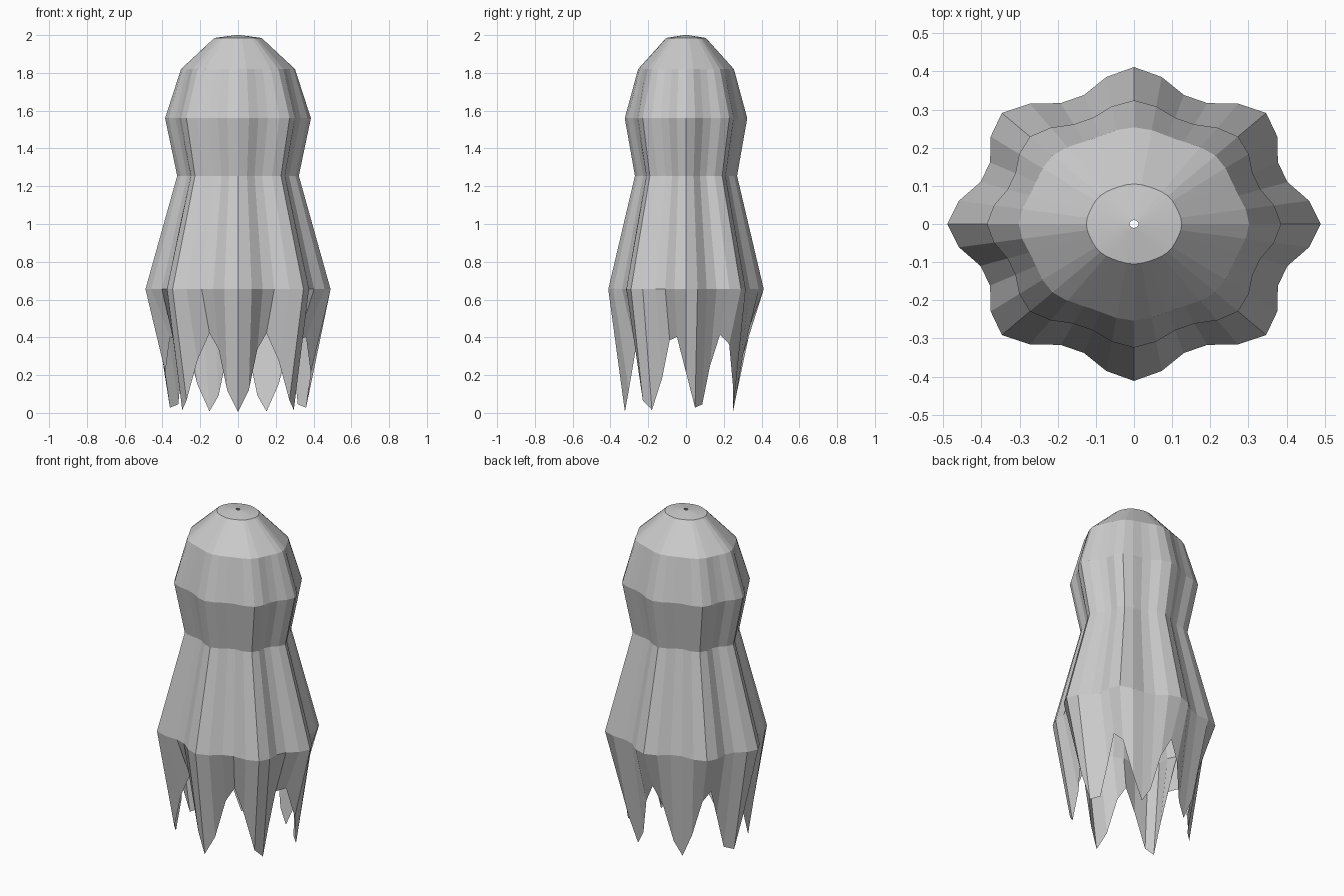
import bpy
import bmesh
from math import cos, sin, tau

cube = bpy.data.objects.get("Cube")
if cube:
    bpy.data.objects.remove(cube)

SEGMENTS = 40      # columns around the sheet
FOLDS = 8          # soft vertical folds
TATTERS = 7        # hanging points of the hem
SQUASH = 0.84      # depth relative to width
HEM_WIDTH = 0.385
HEM_RISE = 0.42

# Rings from the crown down: height, half width, fold depth
RINGS = [
    (2.0, 0.012, 0.0),
    (1.985, 0.125, 0.01),
    (1.82, 0.302, 0.025),
    (1.56, 0.386, 0.053),
    (1.255, 0.322, 0.065),
    (0.655, 0.49, 0.075),
]


def fold_point(angle, width, depth, z):
    r = width * (1 - depth + depth * cos(FOLDS * angle))
    return r * cos(angle), r * sin(angle) * SQUASH, z


def hem_height(angle):
    # One tatter hangs at the very front
    phase = TATTERS * (angle + tau / 4)
    return 0.005 + HEM_RISE * (1 - cos(phase)) / 2


# Draped sheet, open below, with a pinhole at the crown
bm = bmesh.new()
angles = [tau * i / SEGMENTS for i in range(SEGMENTS)]
loops = [[bm.verts.new(fold_point(a, w, d, z)) for a in angles]
         for z, w, d in RINGS]

# Tattered hem
loops.append([bm.verts.new(fold_point(a, HEM_WIDTH, 0.075, hem_height(a)))
              for a in angles])

for upper, lower in zip(loops, loops[1:]):
    for i in range(SEGMENTS):
        j = (i + 1) % SEGMENTS
        bm.faces.new((upper[i], lower[i], lower[j], upper[j]))

mesh = bpy.data.meshes.new("draped_sheet")
bm.to_mesh(mesh)
bm.free()
sheet = bpy.data.objects.new("draped_sheet", mesh)
bpy.context.collection.objects.link(sheet)

# Plain grey cloth
cloth = bpy.data.materials.new("grey cloth")
cloth.use_nodes = True
colour = (0.6, 0.6, 0.6, 1)
cloth.diffuse_color = colour
cloth.node_tree.nodes["Principled BSDF"].inputs["Base Color"].default_value = colour
mesh.materials.append(cloth)
